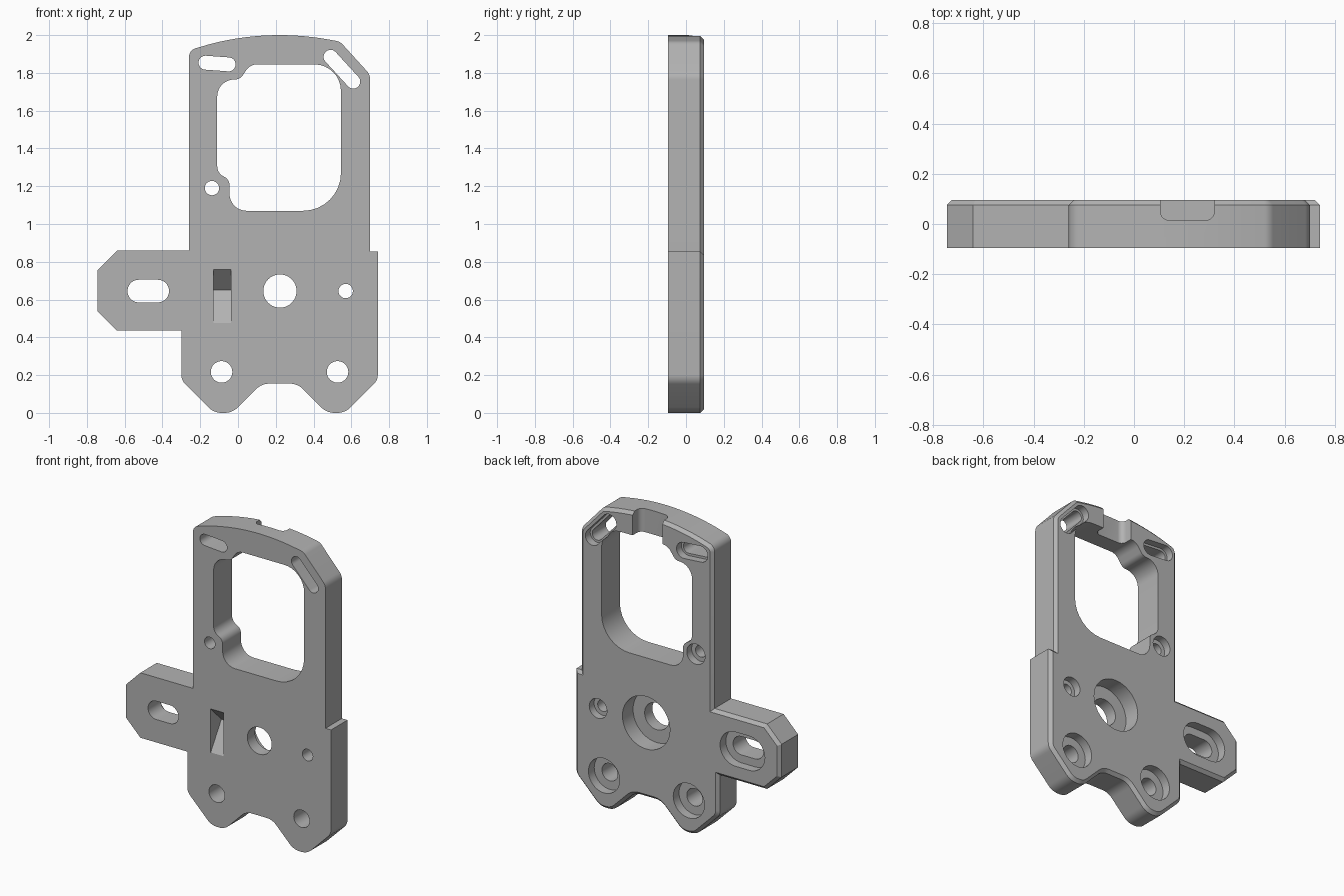
import bpy, bmesh
from math import pi, cos, sin, atan2, tan, sqrt
from mathutils import Vector

cube = bpy.data.objects.get("Cube")
if cube:
    bpy.data.objects.remove(cube, do_unlink=True)

FRONT, BACK = -0.095, 0.095

grey = bpy.data.materials.new("plain grey")
grey.use_nodes = True
grey.diffuse_color = (0.45, 0.45, 0.45, 1)
grey.node_tree.nodes["Principled BSDF"].inputs["Base Color"].default_value = grey.diffuse_color


def rounded(corners, steps=8):
    """Outline from (x, z, radius) corners, each filleted by its radius."""
    out = []
    for i, (x, z, r) in enumerate(corners):
        p = Vector((x, z))
        if r == 0:
            out.append(p)
            continue
        a = Vector(corners[i - 1][:2]) - p
        b = Vector(corners[(i + 1) % len(corners)][:2]) - p
        a.normalize()
        b.normalize()
        half = a.angle(b) / 2
        centre = p + (a + b).normalized() * (r / sin(half))
        start = p + a * (r / tan(half)) - centre
        end = p + b * (r / tan(half)) - centre
        turn = start.angle_signed(end)
        for k in range(steps + 1):
            t = -turn * k / steps
            out.append(centre + Vector((start.x * cos(t) - start.y * sin(t),
                                        start.x * sin(t) + start.y * cos(t))))
    return out


def slot(a, b, r, n=20):
    """Stadium outline round the segment a-b; a circle if a equals b."""
    heading = atan2(b[1] - a[1], b[0] - a[0])
    out = []
    for c, base in ((b, heading - pi / 2), (a, heading + pi / 2)):
        last = n if a == b else n + 1
        out += [Vector((c[0] + r * cos(base + pi * k / n),
                        c[1] + r * sin(base + pi * k / n))) for k in range(last)]
    return out


def prism(name, ring, direction, chamfer=0):
    """Solid made by extruding a ring of 3D points along a direction."""
    bm = bmesh.new()
    face = bm.faces.new([bm.verts.new(p) for p in ring])
    ext = bmesh.ops.extrude_face_region(bm, geom=[face], use_keep_orig=True)
    verts = [g for g in ext["geom"] if isinstance(g, bmesh.types.BMVert)]
    bmesh.ops.translate(bm, verts=verts, vec=direction)
    bmesh.ops.recalc_face_normals(bm, faces=bm.faces)
    if chamfer:
        rim = [e for e in bm.edges if all(v in verts for v in e.verts)]
        bmesh.ops.bevel(bm, geom=rim, offset=chamfer, segments=1,
                        affect='EDGES', clamp_overlap=False)
    mesh = bpy.data.meshes.new(name)
    bm.to_mesh(mesh)
    bm.free()
    obj = bpy.data.objects.new(name, mesh)
    bpy.context.collection.objects.link(obj)
    mesh.materials.append(grey)
    return obj


def plate_prism(name, outline, y0, y1, chamfer=0):
    return prism(name, [(p[0], y0, p[1]) for p in outline], (0, y1 - y0, 0), chamfer)


# Plate body: arched crown, side arm and two lobed feet
crown_r = 1.45
arch = [(x, 2 - crown_r + sqrt(crown_r ** 2 - (x - 0.22) ** 2), 0)
        for x in [0.48 - 0.045 * k for k in range(15)]]
body = [
    (-0.30, 0.435, 0), (-0.30, 0.173, 0.07), (-0.127, 0, 0.1), (-0.03, 0, 0.1),
    (0.125, 0.155, 0.1), (0.315, 0.155, 0.1), (0.47, 0, 0.1), (0.567, 0, 0.1),
    (0.74, 0.173, 0.07), (0.74, 0.855, 0), (0.70, 0.855, 0),
    (0.70, 1.79, 0.07), (0.54, 1.966, 0.06),
] + arch + [
    (-0.26, 1.92, 0.05), (-0.26, 0.86, 0), (-0.64, 0.86, 0),
    (-0.745, 0.755, 0), (-0.745, 0.54, 0), (-0.64, 0.435, 0),
]
plate = plate_prism("mounting_plate", rounded(body), FRONT, BACK, 0.02)

cutters = []

# Large window
window = [
    (-0.11, 1.27, 0.06), (-0.11, 1.765, 0.09), (0.01, 1.765, 0.05),
    (0.065, 1.845, 0.07), (0.545, 1.845, 0.14), (0.545, 1.07, 0.2),
    (-0.045, 1.07, 0.09), (-0.045, 1.235, 0.05),
]
cutters.append(plate_prism("window_cutter", rounded(window), -0.3, 0.3))

# Holes and slots: ends, radius, recess radius on the back, recess depth
holes = {
    "centre_hole": ((0.222, 0.645), (0.222, 0.645), 0.088, 0.172, 0.11),
    "side_hole": ((0.57, 0.645), (0.57, 0.645), 0.038, 0.064, 0.05),
    "window_hole": ((-0.138, 1.19), (-0.138, 1.19), 0.038, 0.066, 0.05),
    "left_foot_hole": ((0.527, 0.217), (0.527, 0.217), 0.057, 0.113, 0.06),
    "right_foot_hole": ((-0.087, 0.217), (-0.087, 0.217), 0.057, 0.113, 0.06),
    "arm_slot": ((-0.525, 0.645), (-0.425, 0.645), 0.06, 0.112, 0.06),
    "right_crown_slot": ((-0.172, 1.854), (-0.05, 1.845), 0.037, 0.052, 0.05),
    "left_crown_slot": ((0.49, 1.885), (0.61, 1.754), 0.037, 0.052, 0.05),
}
for name, (a, b, r, recess, depth) in holes.items():
    cutters.append(plate_prism(name + "_cutter", slot(a, b, r), -0.3, 0.3))
    cutters.append(plate_prism(name + "_recess", slot(a, b, recess), BACK - depth, 0.3))

# Rounded notch across the back of the crown
notch = rounded([(0.105, 0.3, 0), (0.105, 0.015, 0.035),
                 (0.32, 0.015, 0.035), (0.32, 0.3, 0)])
cutters.append(prism("notch_cutter", [(p.x, p.y, 1.75) for p in notch], (0, 0, 0.4)))

# Wedge pocket in the front
wedge = [(-0.12, 0.475), (FRONT, 0.475), (0.015, 0.65), (FRONT, 0.76), (-0.12, 0.76)]
cutters.append(prism("pocket_cutter", [(-0.131, y, z) for y, z in wedge], (0.094, 0, 0)))

# Cut everything and clean up
bpy.ops.object.select_all(action='DESELECT')
bpy.context.view_layer.objects.active = plate
plate.select_set(True)
for cutter in cutters:
    cutter.hide_render = True
    mod = plate.modifiers.new(cutter.name, 'BOOLEAN')
    mod.operation = 'DIFFERENCE'
    mod.solver = 'EXACT'
    mod.object = cutter
    bpy.ops.object.modifier_apply(modifier=mod.name)
    bpy.data.objects.remove(cutter, do_unlink=True)
bpy.ops.object.shade_smooth_by_angle(angle=pi / 7)
